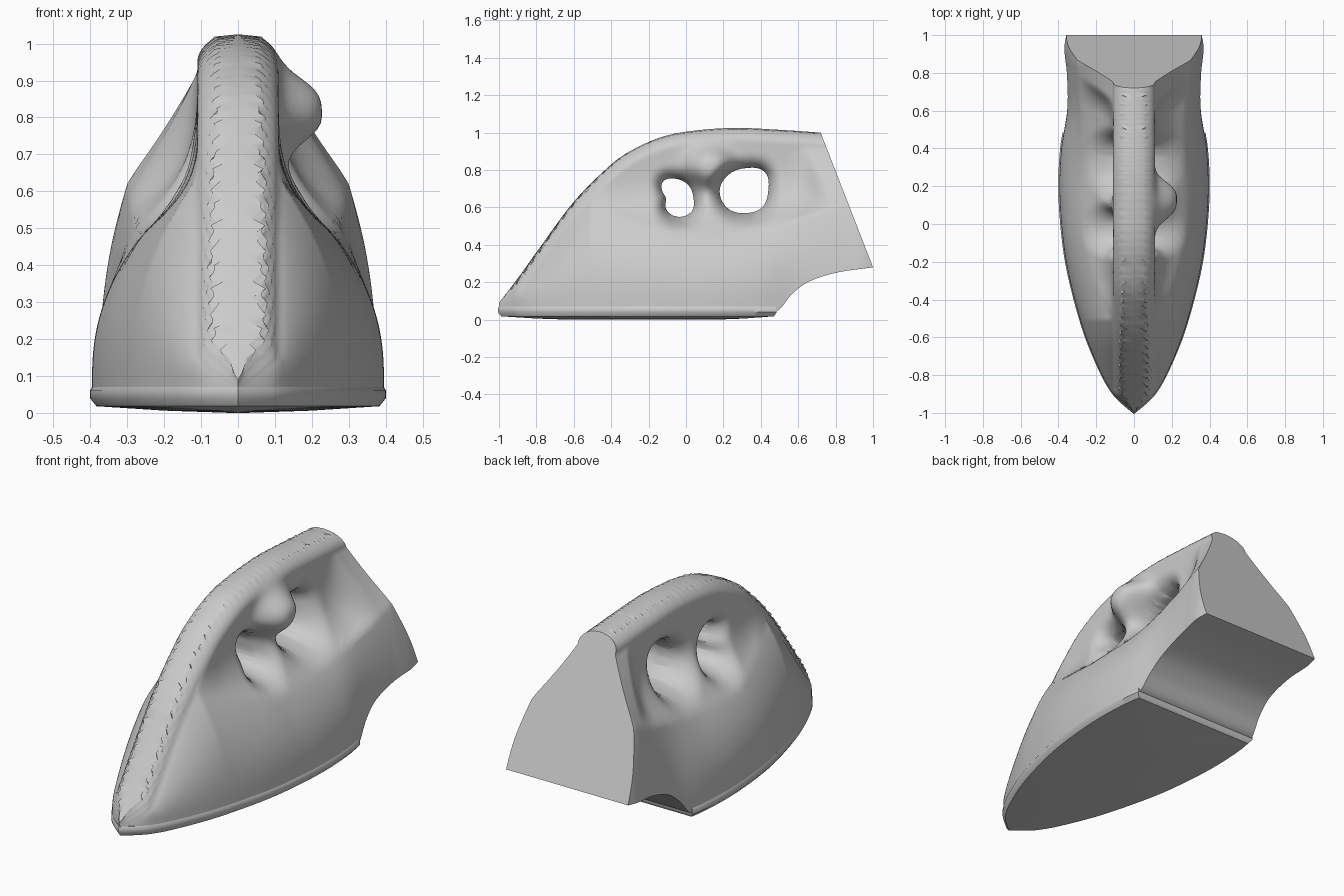
import bpy, bmesh, math

if "Cube" in bpy.data.objects:
    bpy.data.objects.remove(bpy.data.objects["Cube"])

# ---------- helpers ----------
def curve(pts):
    """Smooth interpolation through (x, value) points."""
    def tangent(i):
        a, b = pts[max(i - 1, 0)], pts[min(i + 1, len(pts) - 1)]
        return (b[1] - a[1]) / (b[0] - a[0])
    def f(x):
        if x <= pts[0][0]:
            return pts[0][1]
        for i in range(len(pts) - 1):
            (x0, y0), (x1, y1) = pts[i], pts[i + 1]
            if x <= x1:
                h = x1 - x0
                t = (x - x0) / h
                return (y0 * (1 + 2 * t) * (1 - t) ** 2 + tangent(i) * h * t * (1 - t) ** 2
                        + y1 * t * t * (3 - 2 * t) + tangent(i + 1) * h * t * t * (t - 1))
        return pts[-1][1]
    return f

def smooth(a, b, x):
    t = min(max((x - a) / (b - a), 0), 1)
    return t * t * (3 - 2 * t)

def loft(name, rings, cap_first=False):
    bm = bmesh.new()
    vs = [[bm.verts.new(p) for p in r] for r in rings]
    n = len(rings[0])
    for a, b in zip(vs, vs[1:]):
        for i in range(n):
            j = (i + 1) % n
            bm.faces.new((a[i], a[j], b[j], b[i]))
    bm.faces.new(vs[-1])
    if cap_first:
        bm.faces.new(vs[0])
    bmesh.ops.remove_doubles(bm, verts=bm.verts, dist=0.0005)
    bmesh.ops.recalc_face_normals(bm, faces=bm.faces)
    me = bpy.data.meshes.new(name)
    bm.to_mesh(me)
    bm.free()
    ob = bpy.data.objects.new(name, me)
    bpy.context.collection.objects.link(ob)
    return ob

# ---------- profiles ----------
top_z = curve([(-1, .09), (-.9, .22), (-.8, .36), (-.6, .63), (-.4, .83), (-.3, .9),
               (-.15, .97), (0, 1.005), (.25, 1.025), (.5, 1.015), (.72, 1.0)])
bottom_z = curve([(-1, .045), (.2, .04), (.45, .04), (.5, .055), (.56, .13), (.65, .2), (.8, .25), (1, .28)])
plan = curve([(-1, 0), (-.95, .06), (-.9, .11), (-.8, .17), (-.6, .255), (-.4, .315), (-.2, .36),
              (0, .385), (.2, .395), (.4, .385), (.6, .355), (.8, .36), (.93, .375), (1, .365)])
rim_z = curve([(-.52, .63), (-.3, .54), (-.06, .48), (.15, .475), (.35, .49), (.6, .54), (.85, .62)])
rim_w = curve([(-.52, .115), (-.3, .2), (-.06, .26), (.35, .265), (.6, .28), (.85, .30)])
crest = [(y, top_z(y)) for y in (-1 + 1.72 * i / 70 for i in range(71))]

# Grip openings: centre and radii at 45 degree steps
holes = [((-.04, .65), [.08, .085, .10, .12, .067, .09, .10, .10]),
         ((.32, .69), [.12, .142, .12, .125, .14, .135, .12, .125])]

def hole_radius(radii, ang):
    a = (ang / (2 * math.pi) % 1) * 8
    p0, p1, p2, p3 = (radii[(int(a) + k) % 8] for k in (-1, 0, 1, 2))
    t = a - int(a)
    return p1 + .5 * t * (p2 - p0 + t * (2 * p0 - 5 * p1 + 4 * p2 - p3 + t * (3 * (p1 - p2) + p3 - p0)))

def half_width(y, z, side):
    p = plan(y)
    zt = top_z(y)
    if y < -.52:
        zr, wr = zt - .1, min(.115, p)
    else:
        zr, wr = rim_z(y), rim_w(y)
    if z < zr:                                   # bulging lower body
        t = min(max((z - .1) / max(zr - .1, .03), 0), 1)
        w = p + (wr - p) * t ** 2.2
    else:                                        # dished grip recess
        t = min((z - zr) / max(zt - .08 - zr, .02), 1)
        edge = 1 - .39 * (z - .28) - y
        k = 1 + 2.2 * smooth(.08, .28, edge) * smooth(-.52, -.3, y)
        c = min(.11, wr)
        w = c + (wr - c) * (1 - t) ** k
    if side > 0:                                 # thumb bulge on one side
        w += .115 * math.exp(-(((y - .13) / .12) ** 2 + ((z - .82) / .10) ** 2) ** 1.5)
    for (cy, cz), radii in holes:                # round towards the openings
        d = math.hypot(y - cy, z - cz) - hole_radius(radii, math.atan2(z - cz, y - cy))
        q = min(max(d / .085, 0), 1)
        w = .015 + (w - .015) * math.sqrt(1 - (1 - q) ** 2)
    d = min(math.hypot(y - a, z - b) for a, b in crest)
    q = min(d / .075, 1)                         # rounded crest
    return w * math.sqrt(1 - (1 - q) ** 2)

# ---------- body shell with handle ----------
NU, NV = 130, 60
rings = []
for i in range(NU + 1):
    y0 = -1 + 2 * i / NU
    z0 = bottom_z(y0)
    y1 = y0 if y0 < .2 else .2 + (y0 - .2) * .65
    z1 = top_z(y1)
    right, left = [], []
    for j in range(NV + 1):
        v = .35 * j / NV + .65 * (1 - math.cos(math.pi * j / NV)) / 2
        y, z = y0 + (y1 - y0) * v, z0 + (z1 - z0) * v
        if j == NV:
            right.append((0, y1, z1))
        else:
            right.append((half_width(y, z, 1), y, z))
            left.append((-half_width(y, z, -1), y, z))
    rings.append([(0, y0, z0)] + right + left[::-1])
body = loft("body_and_handle", rings)

# ---------- cut the grip openings ----------
for n, ((cy, cz), radii) in enumerate(holes):
    outline = []
    for i in range(48):
        a = 2 * math.pi * i / 48
        r = hole_radius(radii, a)
        outline.append((cy + r * math.cos(a), cz + r * math.sin(a)))
    cutter = loft(f"grip_opening_cutter_{n}", [[(x, y, z) for y, z in outline] for x in (-.6, .6)], True)
    cutter.hide_render = True
    cutter.hide_set(True)
    m = body.modifiers.new("opening", 'BOOLEAN')
    m.operation, m.solver, m.object = 'DIFFERENCE', 'EXACT', cutter

# apply the cuts and drop the cutters
deps = bpy.context.evaluated_depsgraph_get()
mesh = bpy.data.meshes.new_from_object(body.evaluated_get(deps))
body.modifiers.clear()
body.data = mesh
for ob in [o for o in bpy.data.objects if "cutter" in o.name]:
    bpy.data.objects.remove(ob)

# ---------- sole plate ----------
ys = [-1 + 1.48 * (i / 60) ** 1.3 for i in range(61)]
edge = [(plan(y), y) for y in ys] + [(-plan(y), y) for y in ys[:0:-1]]
sole = loft("sole_plate", [[(x * s, (y + .2) * (1 - (1 - s) * .5) - .2, z) for x, y in edge]
                           for s, z in ((1.0, .07), (1.015, .06), (1.015, .04), (.97, .018), (.5, .006), (.05, 0))], True)

# ---------- shading ----------
bpy.ops.object.select_all(action='DESELECT')
for ob in (body, sole):
    ob.select_set(True)
bpy.context.view_layer.objects.active = body
bpy.ops.object.shade_smooth_by_angle(angle=math.radians(40))
